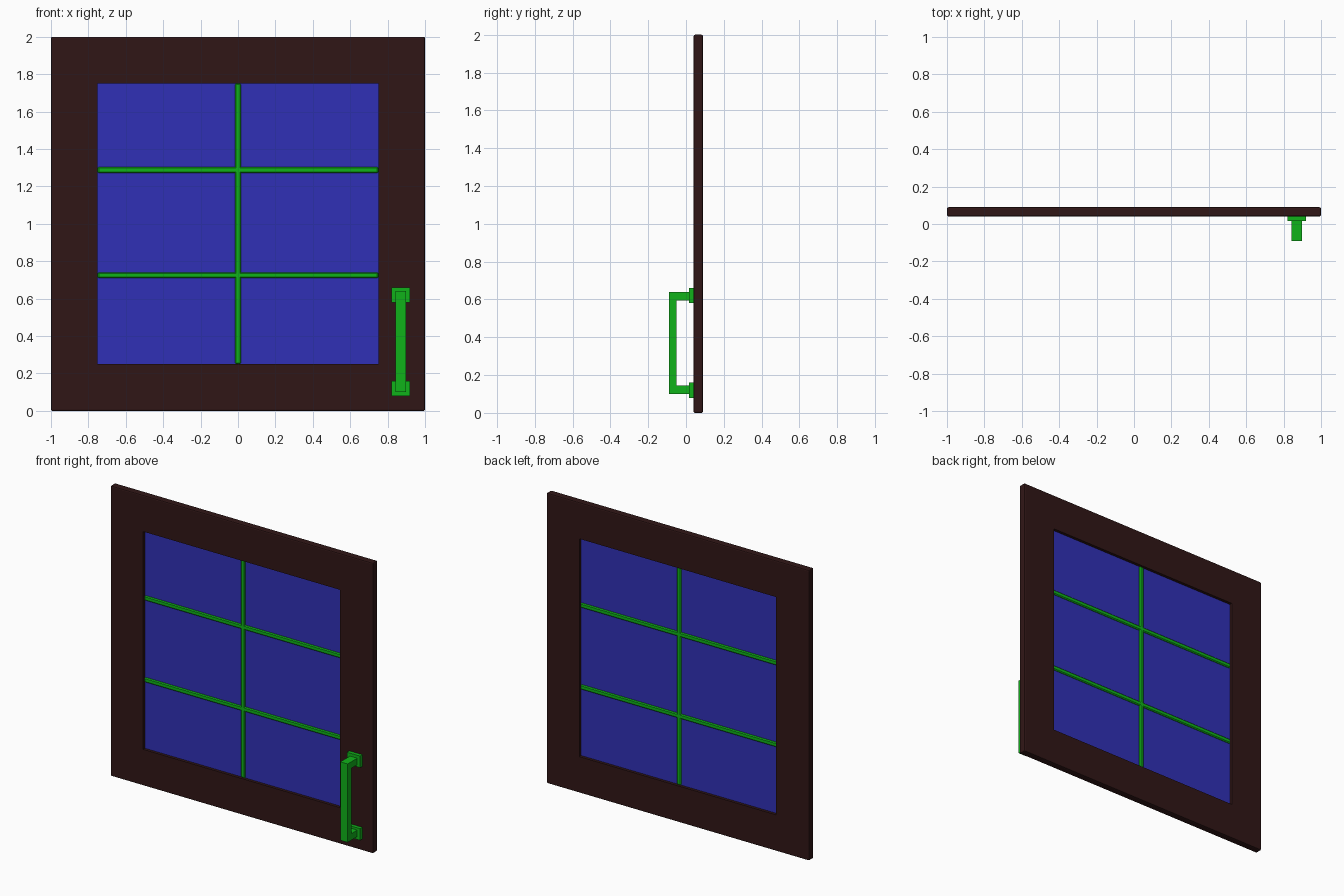
import bpy, bmesh
from mathutils import Vector

if "Cube" in bpy.data.objects:
    bpy.data.objects.remove(bpy.data.objects["Cube"])


def material(name, rgb):
    m = bpy.data.materials.new(name)
    m.diffuse_color = (*rgb, 1)
    m.use_nodes = True
    m.node_tree.nodes["Principled BSDF"].inputs["Base Color"].default_value = m.diffuse_color
    return m


WOOD = material("dark_wood", (0.03, 0.008, 0.008))
GLASS = material("blue_glass", (0.03, 0.03, 0.47))
GREEN = material("green_metal", (0.005, 0.45, 0.01))


def finish(name, bm, mat):
    bmesh.ops.recalc_face_normals(bm, faces=bm.faces[:])
    me = bpy.data.meshes.new(name)
    bm.to_mesh(me)
    bm.free()
    me.materials.append(mat)
    ob = bpy.data.objects.new(name, me)
    bpy.context.collection.objects.link(ob)
    return ob


def box(name, lo, hi, mat, bevel=0):
    lo, hi = Vector(lo), Vector(hi)
    bm = bmesh.new()
    bmesh.ops.create_cube(bm, size=1)
    bmesh.ops.scale(bm, vec=hi - lo, verts=bm.verts)
    bmesh.ops.translate(bm, vec=(lo + hi) / 2, verts=bm.verts)
    if bevel:
        bmesh.ops.bevel(bm, geom=bm.edges[:], offset=bevel, segments=1,
                        affect='EDGES', profile=0.5)
    return finish(name, bm, mat)


# Frame: square ring extruded in depth, outer edges chamfered
def ring(bm, half, y):
    return [bm.verts.new((sx * half, y, 1 + sz * half))
            for sx, sz in ((-1, -1), (1, -1), (1, 1), (-1, 1))]


bm = bmesh.new()
loops = [ring(bm, 1, 0.04), ring(bm, 1, 0.09), ring(bm, 0.75, 0.09), ring(bm, 0.75, 0.04)]
for a, b in zip(loops, loops[1:] + loops[:1]):
    for i in range(4):
        j = (i + 1) % 4
        bm.faces.new((a[i], a[j], b[j], b[i]))
outer = set(loops[0] + loops[1])
bmesh.ops.recalc_face_normals(bm, faces=bm.faces[:])
bmesh.ops.bevel(bm, geom=[e for e in bm.edges if set(e.verts) <= outer],
                offset=0.008, segments=2, affect='EDGES', profile=0.5)
finish("frame", bm, WOOD)

# Glass pane and glazing bars
box("glass", (-0.75, 0.06, 0.25), (0.75, 0.07, 1.75), GLASS)
box("vertical_bar", (-0.016, 0.05, 0.25), (0.016, 0.08, 1.75), GREEN, 0.006)
for i, z in enumerate((0.725, 1.288)):
    box(f"horizontal_bar_{i + 1}", (-0.75, 0.05, z - 0.016), (0.75, 0.08, z + 0.016), GREEN, 0.006)

# Handle: C-shaped side profile extruded across x
profile = [(0.02, 0.10), (-0.09, 0.10), (-0.09, 0.64), (0.02, 0.64),
           (0.02, 0.595), (-0.05, 0.595), (-0.05, 0.145), (0.02, 0.145)]
bm = bmesh.new()
face = bm.faces.new([bm.verts.new((0.843, y, z)) for y, z in profile])
ext = bmesh.ops.extrude_face_region(bm, geom=[face], use_keep_orig=True)
bmesh.ops.translate(bm, vec=(0.055, 0, 0),
                    verts=[v for v in ext["geom"] if isinstance(v, bmesh.types.BMVert)])
finish("handle_grip", bm, GREEN)

# Handle mounting plates
for i, z in enumerate((0.12, 0.62)):
    box(f"handle_plate_{i + 1}", (0.82, 0.015, z - 0.04), (0.92, 0.042, z + 0.04), GREEN)
